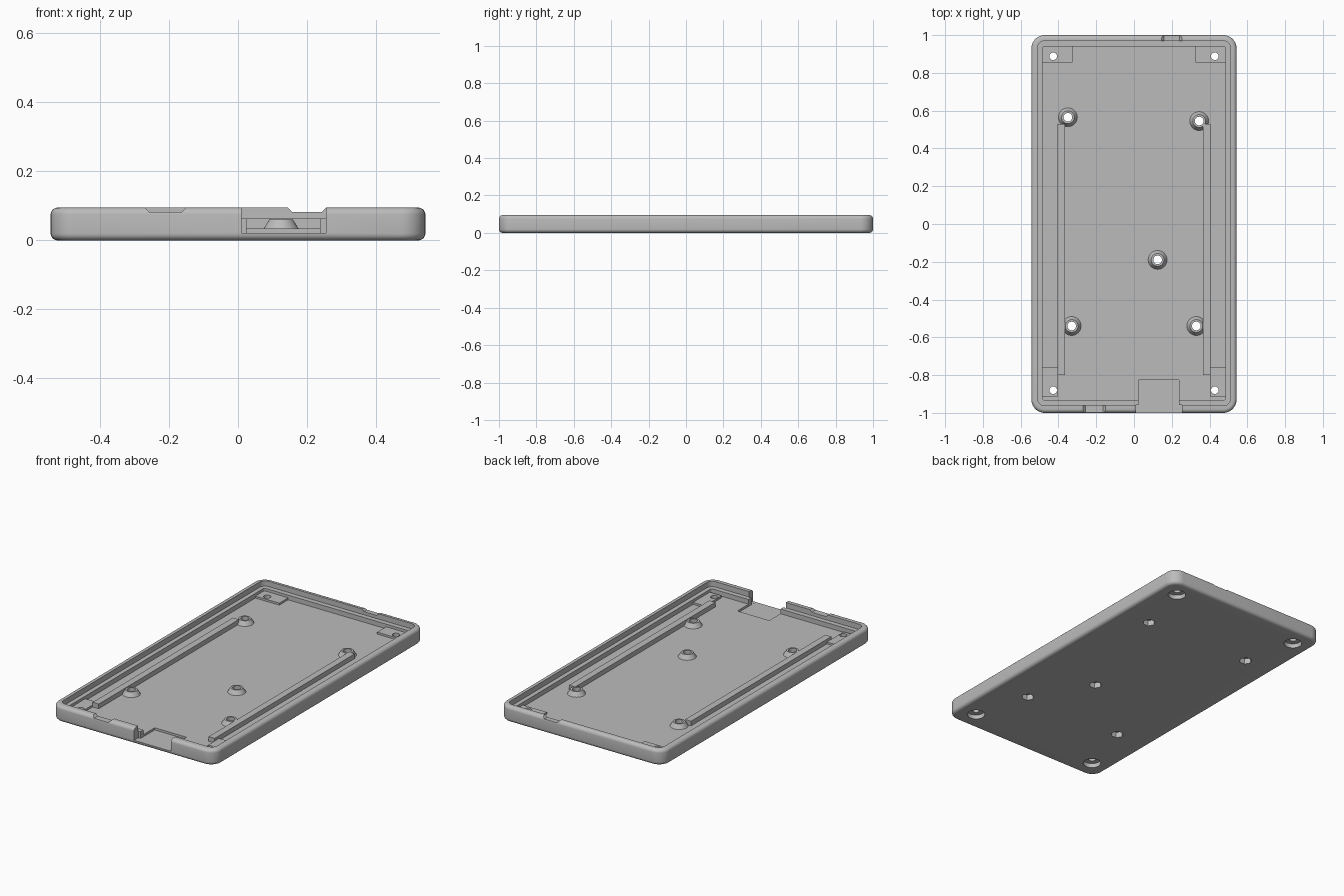
import bpy, bmesh, math
from mathutils import Matrix

if "Cube" in bpy.data.objects:
    bpy.data.objects.remove(bpy.data.objects["Cube"], do_unlink=True)

grey = bpy.data.materials.new("light grey plastic")
grey.use_nodes = True
grey.diffuse_color = (0.5, 0.5, 0.5, 1)
grey.node_tree.nodes["Principled BSDF"].inputs["Base Color"].default_value = (0.5, 0.5, 0.5, 1)

FLOOR, LEDGE, RIM = 0.035, 0.063, 0.095
POSTS = [(-0.35, 0.565), (0.345, 0.545), (0.125, -0.19), (-0.33, -0.54), (0.33, -0.54)]
SCREWS = [(x, y) for x in (-0.428, 0.428) for y in (0.888, -0.88)]


def finish(name, bm):
    bmesh.ops.recalc_face_normals(bm, faces=bm.faces[:])
    mesh = bpy.data.meshes.new(name)
    bm.to_mesh(mesh)
    bm.free()
    mesh.materials.append(grey)
    ob = bpy.data.objects.new(name, mesh)
    bpy.context.collection.objects.link(ob)
    return ob


def activate(ob):
    bpy.ops.object.select_all(action='DESELECT')
    ob.select_set(True)
    bpy.context.view_layer.objects.active = ob


def loft(name, loops):
    """Skin a list of equal-length closed loops and cap both ends."""
    bm = bmesh.new()
    rings = [[bm.verts.new(p) for p in loop] for loop in loops]
    n = len(rings[0])
    for a, b in zip(rings, rings[1:]):
        for i in range(n):
            bm.faces.new((a[i], a[(i + 1) % n], b[(i + 1) % n], b[i]))
    bm.faces.new(rings[0])
    bm.faces.new(rings[-1])
    return finish(name, bm)


def rounded(hx, hy, r, z, cy=0.0, steps=8):
    pts = []
    for q, (sx, sy) in enumerate(((1, 1), (-1, 1), (-1, -1), (1, -1))):
        for k in range(steps + 1):
            a = (q + k / steps) * math.pi / 2
            pts.append((sx * (hx - r) + r * math.cos(a),
                        cy + sy * (hy - r) + r * math.sin(a), z))
    return pts


def circle(x, y, r, z, n=32):
    return [(x + r * math.cos(2 * math.pi * i / n),
             y + r * math.sin(2 * math.pi * i / n), z) for i in range(n)]


def box(name, x0, x1, y0, y1, z0, z1):
    bm = bmesh.new()
    bmesh.ops.create_cube(bm, size=1)
    size = Matrix.Diagonal((x1 - x0, y1 - y0, z1 - z0, 1))
    mid = Matrix.Translation(((x0 + x1) / 2, (y0 + y1) / 2, (z0 + z1) / 2))
    bm.transform(mid @ size)
    return finish(name, bm)


def cut(ob, cutter):
    """Subtract the cutter from the object, then discard it."""
    cutter.hide_render = True
    activate(ob)
    mod = ob.modifiers.new("cut", 'BOOLEAN')
    mod.operation, mod.solver, mod.object = 'DIFFERENCE', 'EXACT', cutter
    bpy.ops.object.modifier_apply(modifier=mod.name)
    bpy.data.objects.remove(cutter, do_unlink=True)


def bore(ob, x, y, r, z0, z1, n=32):
    cut(ob, loft("bore", [circle(x, y, r, z0, n), circle(x, y, r, z1, n)]))


def smooth(ob):
    activate(ob)
    bpy.ops.object.shade_smooth_by_angle(angle=math.radians(30))


# Tray: rounded outside, stepped rim, flat floor
HX, HY, R, F = 0.543, 1.0, 0.07, 0.02
loops = []
for k in range(6):
    a = k / 5 * math.pi / 2
    d = F * (1 - math.sin(a))
    loops.append(rounded(HX - d, HY - d, R - d, F * (1 - math.cos(a))))
for k in range(6):
    a = k / 5 * math.pi / 2
    d = F * (1 - math.cos(a))
    loops.append(rounded(HX - d, HY - d, R - d, RIM - F * (1 - math.sin(a))))
loops += [rounded(0.51, 0.965, 0.035, RIM, 0.004),
          rounded(0.51, 0.965, 0.035, LEDGE, 0.004),
          rounded(0.484, 0.936, 0.01, LEDGE, 0.004),
          rounded(0.484, 0.936, 0.01, FLOOR, 0.004)]
tray = loft("tray", loops)

# Connector opening in the front wall
cut(tray, box("opening", 0.025, 0.237, -1.1, -0.826, 0.022, 0.2))
cut(tray, box("lip_opening", 0.01, 0.255, -1.1, -0.959, 0.0221, 0.2))

# Shallow pry notches in the rim
for x0, x1, y0, y1 in ((-0.27, -0.15, -1.1, -0.95), (0.145, 0.255, 0.95, 1.1)):
    section = ((x0 + 0.013, 0.082), (x1 - 0.013, 0.082), (x1, RIM), (x1, 0.2), (x0, 0.2), (x0, RIM))
    cut(tray, loft("notch", [[(x, y, z) for x, z in section] for y in (y0, y1)]))

# Guide rails along both sides
rails = [box(name, min(s * 0.365, s * 0.405), max(s * 0.365, s * 0.405), -0.8, 0.53, 0.03, LEDGE)
         for name, s in (("left_rail", 1), ("right_rail", -1))]

# Conical standoffs with a through hole and a hexagonal nut pocket below
for i, (x, y) in enumerate(POSTS):
    post = loft(f"standoff_{i + 1}", [circle(x, y, 0.052, 0.034), circle(x, y, 0.05, FLOOR),
                                      circle(x, y, 0.034, 0.061)])
    bore(post, x, y, 0.023, 0.0, 0.1)
    bore(tray, x, y, 0.036, -0.1, 0.0335, 6)
    bore(tray, x, y, 0.023, 0.02, 0.1)
    if y > 0.5:
        bore(rails[0 if x > 0 else 1], x, y, 0.023, 0.0, 0.1)
    smooth(post)

# Corner pads, bored for countersunk screws
for i, (x, y) in enumerate(SCREWS):
    inner = 0.325 if y > 0 else 0.405
    y0, y1 = (0.856, 0.941) if y > 0 else (-0.917, -0.757)
    x0, x1 = sorted((math.copysign(inner, x), math.copysign(0.485, x)))
    pad = box(f"corner_pad_{i + 1}", x0, x1, y0, y1, 0.034, 0.047)
    bore(pad, x, y, 0.02, 0.0, 0.1)
    bore(tray, x, y, 0.05, -0.1, 0.026)
    bore(tray, x, y, 0.02, 0.01, 0.1)
    smooth(pad)

smooth(tray)
